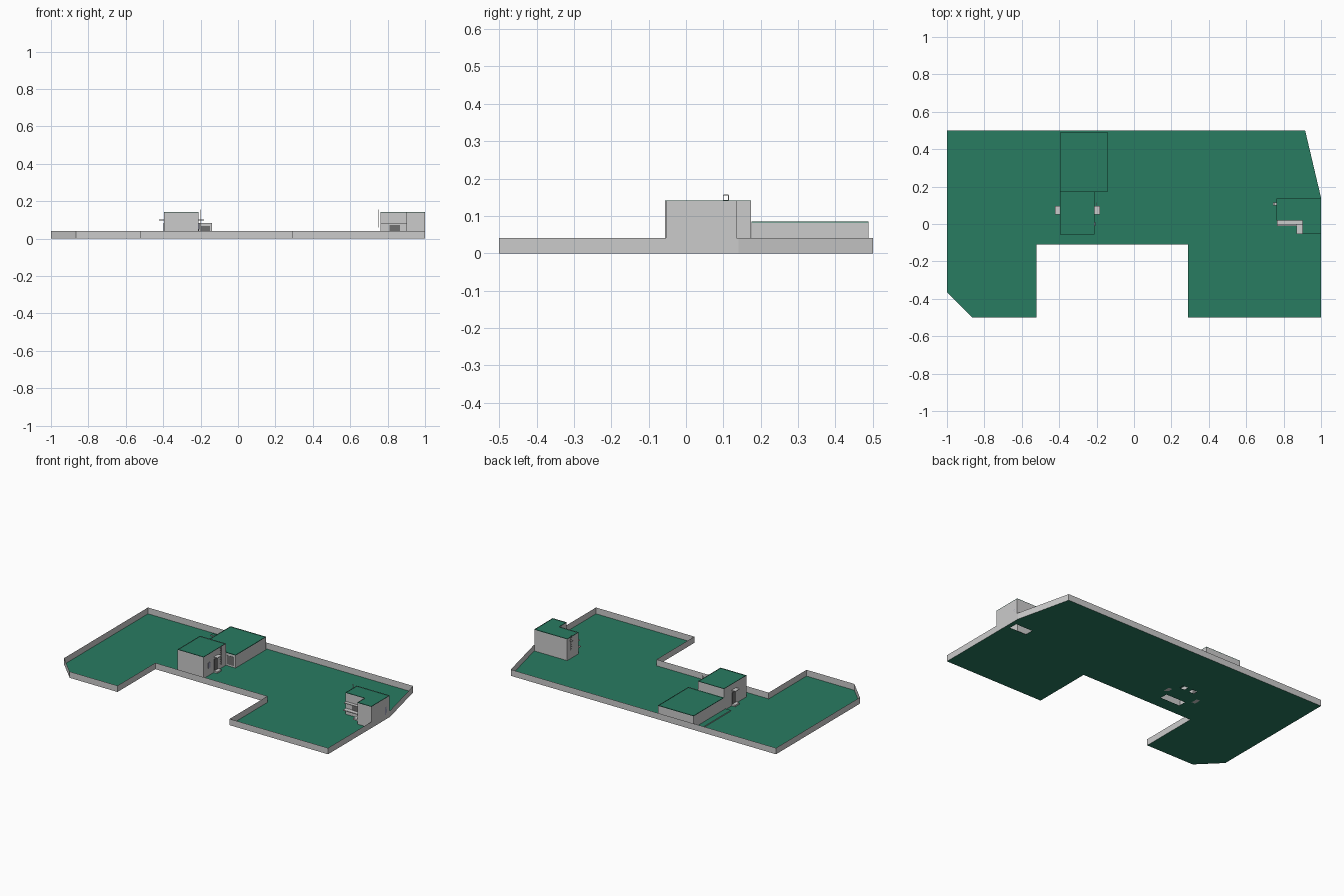
import bpy, bmesh

if "Cube" in bpy.data.objects:
    bpy.data.objects.remove(bpy.data.objects["Cube"])


def material(name, rgb):
    m = bpy.data.materials.new(name)
    m.diffuse_color = (*rgb, 1)
    m.use_nodes = True
    m.node_tree.nodes["Principled BSDF"].inputs["Base Color"].default_value = m.diffuse_color
    return m


GREEN = material("green_roofing", (0.022, 0.2, 0.12))
BLUE = material("blue_grey_glass", (0.36, 0.37, 0.5))
DARK = material("dark_grey", (0.16, 0.16, 0.16))


def finish(name, bm, mat=None):
    me = bpy.data.meshes.new(name)
    bm.to_mesh(me)
    bm.free()
    ob = bpy.data.objects.new(name, me)
    bpy.context.collection.objects.link(ob)
    if mat:
        me.materials.append(mat)
    return ob


def sheet(name, loops, z, mat=None):
    """Flat sheet; the first loop is the outline, the others are holes."""
    bm = bmesh.new()
    edges = []
    for loop in loops:
        vs = [bm.verts.new((x, y, z)) for x, y in loop]
        edges += [bm.edges.new((vs[i - 1], vs[i])) for i in range(len(vs))]
    bmesh.ops.triangle_fill(bm, use_beauty=True, use_dissolve=False,
                            edges=edges, normal=(0, 0, 1))
    for f in bm.faces:
        f.normal_update()
        if f.normal.z < 0:
            f.normal_flip()
    return finish(name, bm, mat)


def walls(name, outline, z0, z1, mat=None):
    """Thin wall skin around a counter-clockwise outline."""
    bm = bmesh.new()
    lo = [bm.verts.new((x, y, z0)) for x, y in outline]
    hi = [bm.verts.new((x, y, z1)) for x, y in outline]
    for i in range(len(lo)):
        bm.faces.new((lo[i - 1], lo[i], hi[i], hi[i - 1]))
    return finish(name, bm, mat)


def box(name, x0, x1, y0, y1, z0, z1, mat=None):
    bm = bmesh.new()
    bmesh.ops.create_cube(bm, size=1)
    for v in bm.verts:
        v.co = (x1 if v.co.x > 0 else x0, y1 if v.co.y > 0 else y0,
                z1 if v.co.z > 0 else z0)
    return finish(name, bm, mat)


def rect(x0, x1, y0, y1):
    return [(x0, y0), (x1, y0), (x1, y1), (x0, y1)]


def house(name, outline, top):
    walls(name + "_walls", outline, 0, top)
    sheet(name + "_roof", [outline], top - 0.002, GREEN)
    walls(name + "_roof_edge", outline, top - 0.002, top + 0.002, GREEN)


# main flat roof with openings below the roof houses, and its parapet
outline = [(-0.865, -0.5), (-0.52, -0.5), (-0.52, -0.11), (0.29, -0.11),
           (0.29, -0.5), (1, -0.5), (1, 0.14), (0.915, 0.5), (-1, 0.5), (-1, -0.365)]
holes = [rect(-0.365, -0.225, -0.025, 0.025), rect(-0.27, -0.235, 0.135, 0.165),
         rect(-0.34, -0.305, 0.135, 0.165), rect(0.85, 0.97, 0.035, 0.09)]
sheet("main_roof", [outline] + holes, 0, GREEN)
walls("parapet", outline, 0, 0.041)

# left roof house and the low annex behind it
house("stair_house", rect(-0.396, -0.21, -0.056, 0.174), 0.14)
house("annex", rect(-0.396, -0.14, 0.175, 0.488), 0.083)
box("annex_opening", -0.2, -0.15, 0.1735, 0.1745, 0.01, 0.068, DARK)

# low raised path beside the annex
path = [(-0.435, 0.158), (-0.397, 0.158), (-0.397, 0.485), (-0.52, 0.485),
        (-0.52, 0.46), (-0.435, 0.46)]
walls("path_side", path, 0, 0.006)
sheet("path_top", [path], 0.006, GREEN)

# doors, canopies and steps on both sides of the stair house
for tag, x, s in (("left", -0.396, -1), ("right", -0.21, 1)):
    def side(name, a, b, y0, y1, z0, z1, mat=None):
        xs = sorted((x + s * a, x + s * b))
        box(tag + name, xs[0], xs[1], y0, y1, z0, z1, mat)
    side("_canopy", 0, 0.027, 0.05, 0.095, 0.098, 0.102)
    side("_door", 0, 0.002, 0.055, 0.09, 0.01, 0.085, DARK)
    side("_step", 0, 0.025, 0.05, 0.095, 0, 0.01)
box("side_window", -0.21, -0.207, -0.01, 0.01, 0.05, 0.085, BLUE)


def ladder(name, x, y, z0, z1):
    for i, dy in enumerate((-0.007, 0.007)):
        box(f"{name}_rail_{i}", x - 0.001, x + 0.001, y + dy - 0.001, y + dy + 0.001, z0, z1)
    for i in range(8):
        z = z0 + 0.008 + i * 0.0145
        if z < z1:
            box(f"{name}_rung_{i}", x - 0.001, x + 0.001, y - 0.007, y + 0.007, z, z + 0.002)


ladder("stair_house_ladder", -0.2, 0.107, 0.03, 0.156)
ladder("right_house_ladder", 0.753, 0.107, 0.06, 0.156)
box("ladder_bracket", 0.743, 0.763, 0.1, 0.114, 0.12, 0.122)

# right roof house with a notched front corner
house("right_house", [(0.9, -0.054), (1, -0.054), (1, 0.135), (0.763, 0.135),
                      (0.763, 0.02), (0.9, 0.02)], 0.14)
box("notch_canopy", 0.765, 0.9, -0.002, 0.02, 0.08, 0.084)
box("notch_shelf", 0.868, 0.9, -0.054, -0.002, 0.02, 0.03)
box("notch_ledge", 0.765, 0.87, -0.01, 0.02, 0.035, 0.04)
box("notch_door", 0.81, 0.865, 0.017, 0.02, 0.04, 0.072, DARK)

# glazed panel in the right outer wall
box("outer_window", 0.998, 1.0, 0.086, 0.112, 0.03, 0.082, BLUE)
box("outer_window_bar", 0.998, 1.0, 0.086, 0.112, 0.048, 0.05, DARK)
